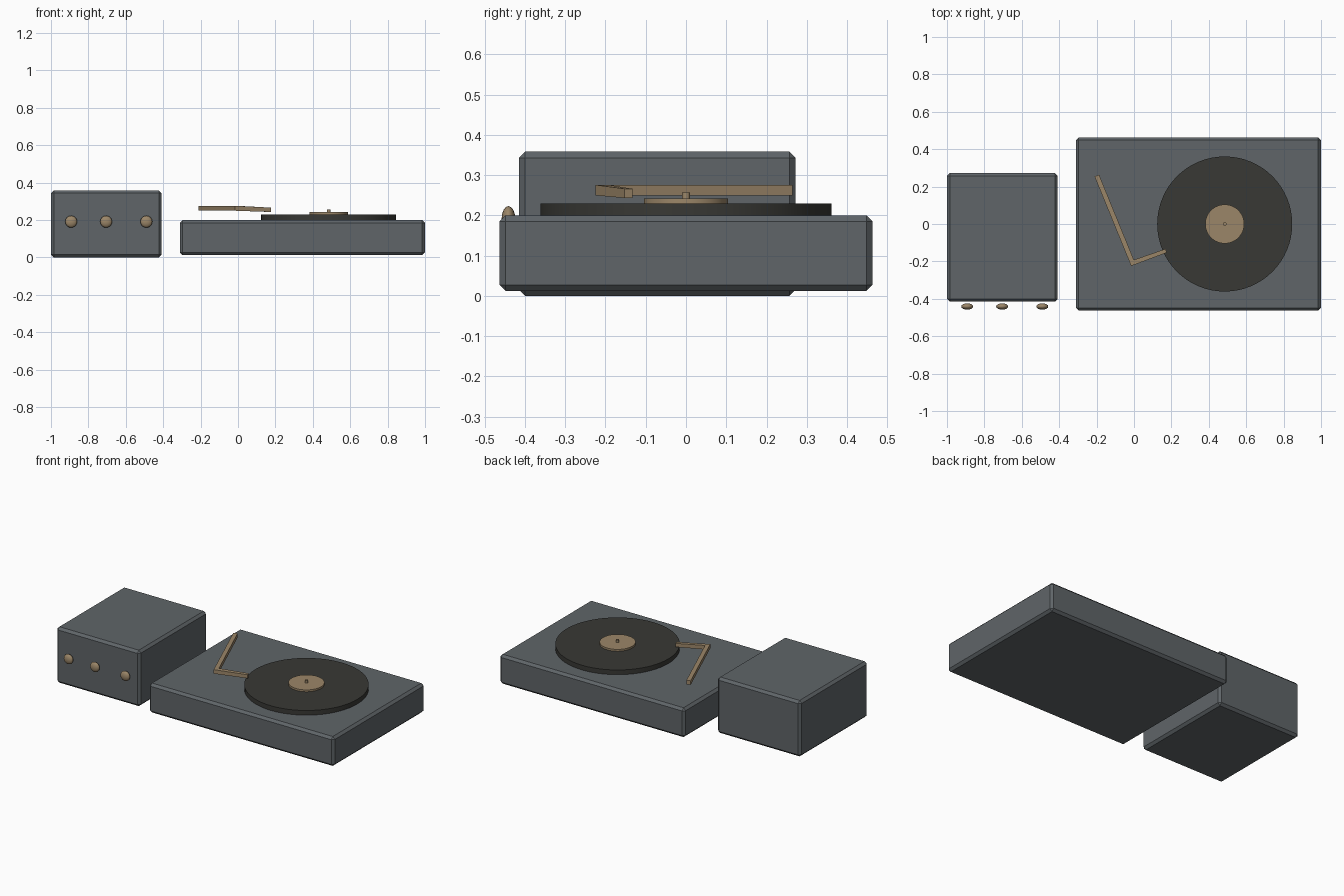
import bpy, math
from mathutils import Vector

if "Cube" in bpy.data.objects:
    bpy.data.objects.remove(bpy.data.objects["Cube"])


def material(name, rgb):
    m = bpy.data.materials.new(name)
    m.diffuse_color = (*rgb, 1)
    m.use_nodes = True
    m.node_tree.nodes["Principled BSDF"].inputs["Base Color"].default_value = m.diffuse_color
    return m


slate = material("slate", (0.115, 0.13, 0.14))
black = material("black_vinyl", (0.04, 0.04, 0.035))
tan = material("tan_metal", (0.33, 0.24, 0.14))


def finish(obj, name, mat, smooth=False):
    obj.name = name
    obj.data.materials.append(mat)
    if smooth:
        bpy.ops.object.shade_smooth_by_angle(angle=math.radians(40))
    return obj


def chamfered_box(name, lo, hi, chamfer):
    lo, hi = Vector(lo), Vector(hi)
    bpy.ops.mesh.primitive_cube_add(size=1, location=(lo + hi) / 2)
    obj = bpy.context.object
    obj.scale = hi - lo
    bpy.ops.object.transform_apply(location=False, rotation=False, scale=True)
    bevel = obj.modifiers.new("chamfer", 'BEVEL')
    bevel.width = chamfer
    bevel.segments = 1
    return finish(obj, name, slate)


def disc(name, radius, z0, z1, mat, sides=64):
    bpy.ops.mesh.primitive_cylinder_add(vertices=sides, radius=radius, depth=z1 - z0,
                                        location=(0.485, 0, (z0 + z1) / 2))
    return finish(bpy.context.object, name, mat, True)


# Amplifier box and turntable plinth
chamfered_box("amplifier_box", (-1, -0.415, 0), (-0.408, 0.272, 0.358), 0.015)
chamfered_box("turntable_plinth", (-0.311, -0.463, 0.012), (1, 0.463, 0.2), 0.015)

# Record, label and spindle
disc("record", 0.361, 0.199, 0.23, black)
disc("record_label", 0.104, 0.229, 0.242, tan)
disc("spindle", 0.01, 0.24, 0.257, tan, 16)

# Flattened knobs on the amplifier front
for i, x in enumerate((-0.892, -0.705, -0.49)):
    bpy.ops.mesh.primitive_uv_sphere_add(segments=16, ring_count=8, radius=1,
                                         location=(x, -0.441, 0.191),
                                         rotation=(math.pi / 2, 0, 0))
    knob = bpy.context.object
    knob.scale = (0.032, 0.032, 0.017)
    finish(knob, f"knob_{i + 1}", tan, True)

# Mitred tonearm: centre line points with half width and bottom/top heights
path = [Vector((-0.199, 0.259)), Vector((-0.008, -0.208)), Vector((0.172, -0.143))]
half = [0.013, 0.013, 0.0105]
heights = [(0.2495, 0.2755), (0.2495, 0.2755), (0.243, 0.266)]
dirs = [(path[1] - path[0]).normalized(), (path[2] - path[1]).normalized()]
normals = [Vector((-d.y, d.x)) for d in dirs]
miter = (normals[0] + normals[1]).normalized()
miter /= miter.dot(normals[0])
verts = []
for p, n, w, (z0, z1) in zip(path, (normals[0], miter, normals[1]), half, heights):
    a, b = p - n * w, p + n * w
    verts += [(*a, z0), (*b, z0), (*b, z1), (*a, z1)]
faces = [(0, 1, 2, 3), (11, 10, 9, 8)]
for s in (0, 4):
    for k in range(4):
        j = (k + 1) % 4
        faces.append((s + k, s + 4 + k, s + 4 + j, s + j))
mesh = bpy.data.meshes.new("tonearm")
mesh.from_pydata(verts, [], faces)
arm = bpy.data.objects.new("tonearm", mesh)
bpy.context.collection.objects.link(arm)
finish(arm, "tonearm", tan)
